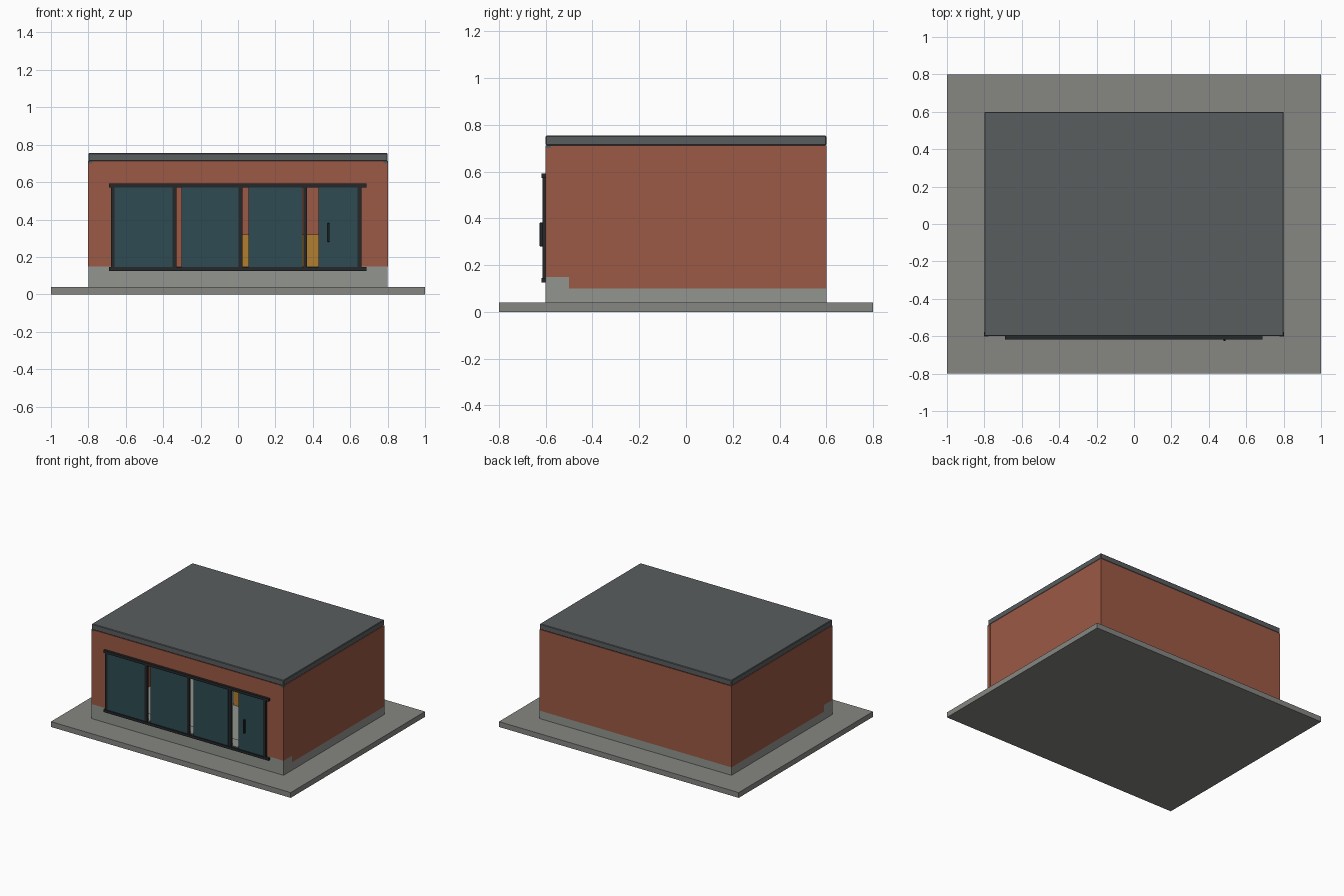
import bpy

if "Cube" in bpy.data.objects:
    bpy.data.objects.remove(bpy.data.objects["Cube"])


def mat(name, rgb):
    m = bpy.data.materials.new(name)
    m.diffuse_color = (*rgb, 1)
    m.use_nodes = True
    m.node_tree.nodes["Principled BSDF"].inputs["Base Color"].default_value = m.diffuse_color
    return m


BRICK = mat("brick", (0.33, 0.10, 0.06))
GLASS = mat("tinted_glass", (0.026, 0.07, 0.085))
FRAME = mat("dark_metal", (0.018, 0.02, 0.022))
ROOF = mat("roof_grey", (0.10, 0.11, 0.112))
PAVING = mat("paving_grey", (0.24, 0.24, 0.225))
CONCRETE = mat("concrete", (0.29, 0.30, 0.275))
WOOD = mat("warm_wood", (0.45, 0.21, 0.03))


def box(name, x, y, z, material, bevel=0):
    """Box given by its (min, max) range on each axis."""
    spans = (x, y, z)
    bpy.ops.mesh.primitive_cube_add(size=1, location=[(a + b) / 2 for a, b in spans])
    ob = bpy.context.object
    ob.name = name
    ob.scale = [b - a for a, b in spans]
    bpy.ops.object.transform_apply(location=False, rotation=False, scale=True)
    ob.data.materials.append(material)
    if bevel:
        mod = ob.modifiers.new("edge", 'BEVEL')
        mod.width = bevel
        mod.segments = 1
    return ob


# Paving slab, floor plinth and the raised front sill
box("paving_slab", (-1, 1), (-0.8, 0.8), (0, 0.04), PAVING)
box("floor_plinth", (-0.8, 0.8), (-0.5, 0.6), (0.04, 0.10), CONCRETE)
box("front_sill", (-0.8, 0.8), (-0.6, -0.5), (0.04, 0.15), CONCRETE)

# Brick walls around a hollow room
TOP = 0.712
box("back_wall", (-0.8, 0.8), (0.5, 0.6), (0.10, TOP), BRICK)
for side, s in (("left", -1), ("right", 1)):
    box(side + "_wall", sorted((s * 0.7, s * 0.8)), (-0.5, 0.5), (0.10, TOP), BRICK)
    # Slim corner posts with a dark cap under the roof
    box(side + "_corner_post", sorted((s * 0.777, s * 0.802)), (-0.602, -0.577),
        (0.15, 0.70), BRICK)
    box(side + "_post_cap", sorted((s * 0.777, s * 0.802)), (-0.602, -0.577),
        (0.70, 0.712), ROOF)
box("front_wall_left", (-0.8, -0.68), (-0.6, -0.5), (0.15, TOP), BRICK)
box("front_wall_right", (0.66, 0.8), (-0.6, -0.5), (0.15, TOP), BRICK)
box("front_lintel", (-0.68, 0.66), (-0.6, -0.5), (0.58, TOP), BRICK)

# Flat roof
box("roof", (-0.8, 0.8), (-0.6, 0.6), (TOP, 0.755), ROOF, 0.004)

# Window wall: rails, mullions, glass panes and the sliding door
box("bottom_rail", (-0.69, 0.687), (-0.618, -0.6), (0.126, 0.145), FRAME)
box("top_rail", (-0.69, 0.687), (-0.618, -0.6), (0.572, 0.592), FRAME)
for i, x in enumerate((-0.67, -0.34, 0.013, 0.36, 0.65)):
    box(f"mullion_{i + 1}", (x - 0.01, x + 0.01), (-0.614, -0.596), (0.145, 0.572), FRAME)
panes = ((-0.67, -0.345), (-0.302, 0.008), (0.056, 0.345), (0.43, 0.645))
for i, x in enumerate(panes):
    name = "sliding_door_glass" if i == 3 else f"window_glass_{i + 1}"
    box(name, x, (-0.61, -0.602), (0.145, 0.575), GLASS)
box("door_handle", (0.478, 0.49), (-0.626, -0.608), (0.28, 0.382), FRAME, 0.002)

# Counter inside the room
box("counter", (-0.06, 0.5), (0.03, 0.2), (0.10, 0.32), WOOD)
